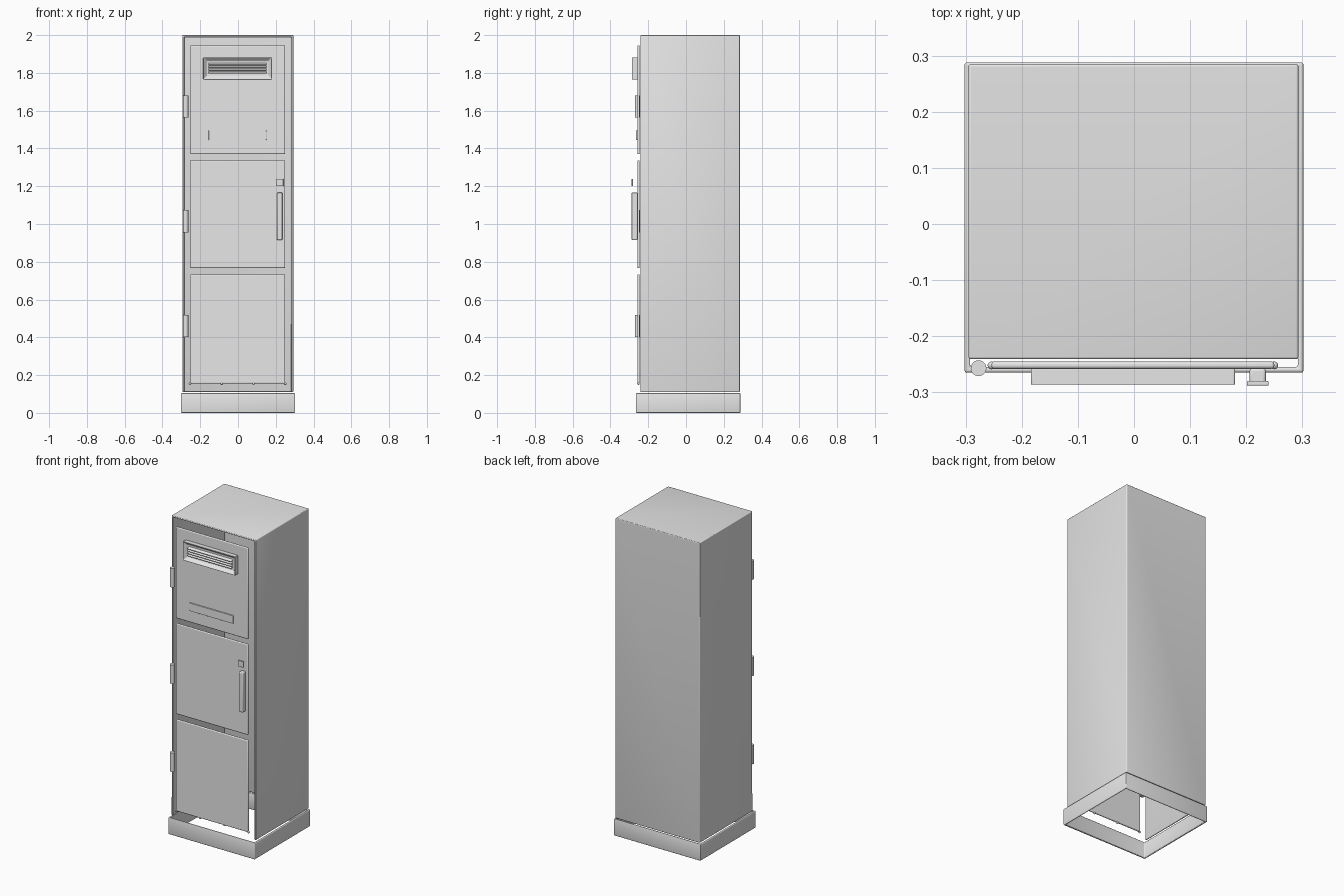
import bpy
import bmesh
from mathutils import Matrix, Vector

if "Cube" in bpy.data.objects:
    bpy.data.objects.remove(bpy.data.objects["Cube"], do_unlink=True)

metal = bpy.data.materials.new("grey_metal")
metal.use_nodes = True
GREY = (0.8, 0.8, 0.8, 1)
metal.diffuse_color = GREY
metal.node_tree.nodes["Principled BSDF"].inputs["Base Color"].default_value = GREY


def finish(name, bm, bevel=0, wall=0, segments=3):
    """Turn a bmesh into an object with optional wall thickness and rounded edges."""
    mesh = bpy.data.meshes.new(name)
    bm.to_mesh(mesh)
    bm.free()
    mesh.materials.append(metal)
    obj = bpy.data.objects.new(name, mesh)
    bpy.context.collection.objects.link(obj)
    if wall:
        solid = obj.modifiers.new("wall", 'SOLIDIFY')
        solid.thickness, solid.offset = wall, -1
        solid.use_even_offset = True
    if bevel:
        mod = obj.modifiers.new("rounding", 'BEVEL')
        mod.width, mod.segments = bevel, segments
        mod.limit_method = 'ANGLE'
    bpy.ops.object.select_all(action='DESELECT')
    obj.select_set(True)
    bpy.context.view_layer.objects.active = obj
    bpy.ops.object.shade_smooth_by_angle()
    return obj


def box(name, x, y, z, bevel=0.003, wall=0, open_sides=(), tilt=0):
    """Box from ranges on each axis; open_sides lists outward directions to leave open."""
    bm = bmesh.new()
    bmesh.ops.create_cube(bm, size=1)
    drop = [f for f in bm.faces if any(f.normal.dot(Vector(d)) > 0.9 for d in open_sides)]
    bmesh.ops.delete(bm, geom=drop, context='FACES')
    size = [b - a for a, b in (x, y, z)]
    centre = [(a + b) / 2 for a, b in (x, y, z)]
    bm.transform(Matrix.Translation(centre) @ Matrix.Rotation(tilt, 4, 'X')
                 @ Matrix.Diagonal((*size, 1)))
    return finish(name, bm, bevel, wall)


FRONT, DOWN, UP = (0, -1, 0), (0, 0, -1), (0, 0, 1)

# Hollow cabinet shell, open at the front and underneath
box("cabinet_body", (-0.295, 0.293), (-0.241, 0.285), (0.11, 2.0),
    bevel=0.0045, wall=0.01, open_sides=(FRONT, DOWN))

# Plinth ring under the shell
box("base_ring", (-0.302, 0.302), (-0.265, 0.288), (0, 0.105),
    bevel=0.0045, wall=0.01, open_sides=(UP, DOWN))

# Three stacked doors, each with one hinge barrel
doors = {"lower": (0.155, 0.733), "middle": (0.767, 1.337), "upper": (1.37, 1.945)}
hinges = {"lower": 0.46, "middle": 1.015, "upper": 1.622}
for level, span in doors.items():
    box(level + "_door", (-0.254, 0.25), (-0.258, -0.245), span, bevel=0.005)
    bm = bmesh.new()
    bmesh.ops.create_cone(bm, cap_ends=True, segments=24, radius1=0.014,
                          radius2=0.014, depth=0.118)
    bm.transform(Matrix.Translation((-0.277, -0.257, hinges[level])))
    finish(level + "_hinge", bm)

# Small studs along the bottom edge of the lowest door
for i in range(4):
    bm = bmesh.new()
    bmesh.ops.create_uvsphere(bm, u_segments=12, v_segments=8, radius=0.007)
    bm.transform(Matrix.Translation((-0.254 + i * 0.168, -0.252, 0.155)))
    finish(f"door_stud_{i + 1}", bm)

# Vent: raised frame with a recessed opening
bm = bmesh.new()
bmesh.ops.create_cube(bm, size=1)
bm.transform(Matrix.Translation((-0.002, -0.272, 1.823))
             @ Matrix.Diagonal((0.364, 0.032, 0.118, 1)))
bm.faces.ensure_lookup_table()
face = min(bm.faces, key=lambda f: f.calc_center_median().y)
bmesh.ops.inset_region(bm, faces=[face], thickness=0.028)
bmesh.ops.translate(bm, verts=face.verts, vec=(0, 0.02, 0))
finish("vent_frame", bm, bevel=0.003)

# Tilted slats inside the vent
for i in range(4):
    z = 1.802 + i * 0.0145
    box(f"vent_slat_{i + 1}", (-0.155, 0.151), (-0.284, -0.266),
        (z - 0.0025, z + 0.0025), bevel=0, tilt=0.45)

# Label holder on the upper door
box("label_plate", (-0.155, 0.15), (-0.265, -0.257), (1.445, 1.495), bevel=0.001)

# Handle and lock on the middle door
box("door_handle", (0.206, 0.235), (-0.288, -0.257), (0.915, 1.166), bevel=0.005)
box("lock_plate", (0.201, 0.24), (-0.288, -0.28), (1.2, 1.238), bevel=0.002)
